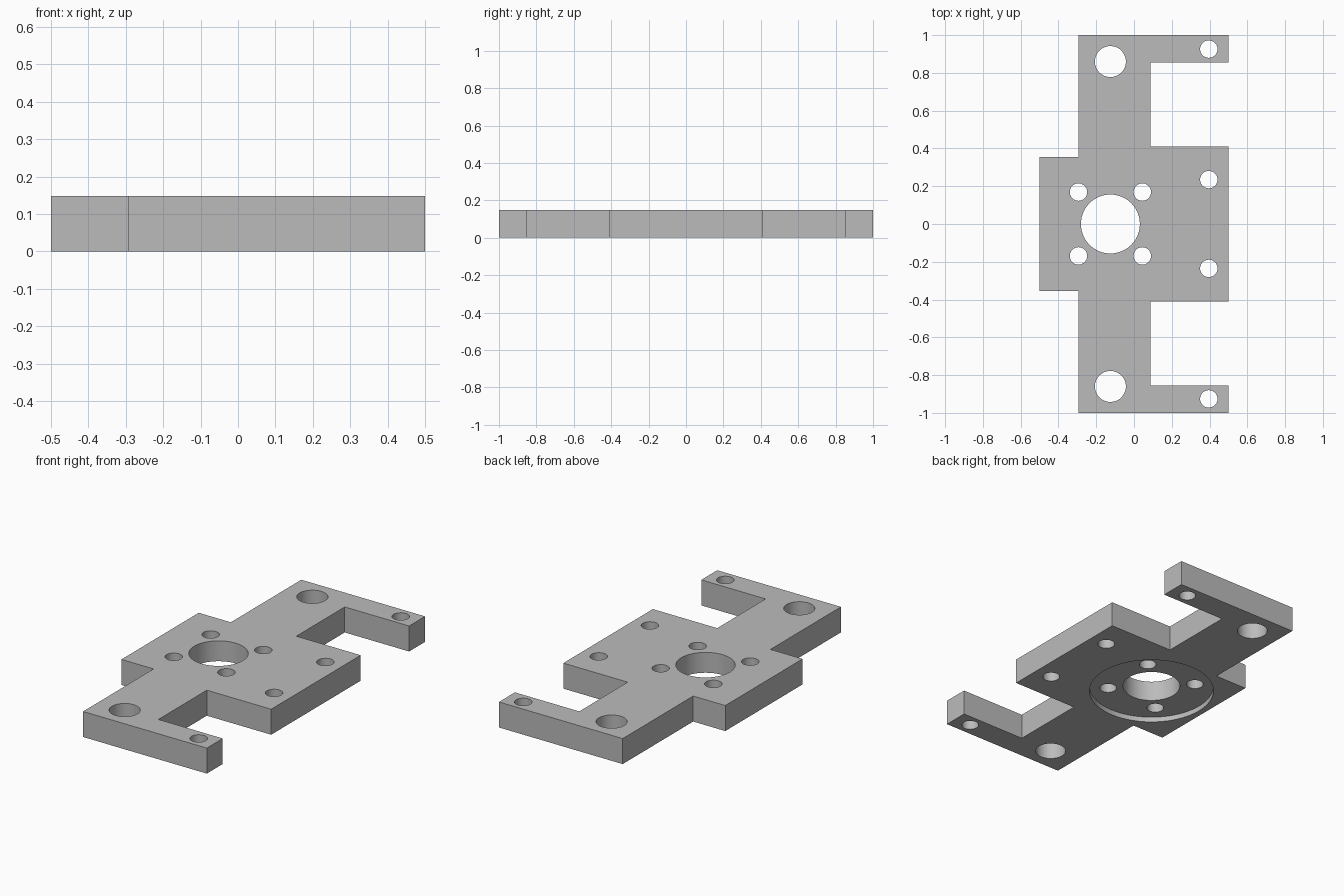
import bpy, bmesh, math
from mathutils import Matrix

if "Cube" in bpy.data.objects:
    bpy.data.objects.remove(bpy.data.objects["Cube"])

THICK = 0.148
RECESS_DEPTH = 0.03
BORE_X = -0.125
TAB_X = 0.396

grey = bpy.data.materials.new("plain grey")
grey.use_nodes = True
colour = (0.5, 0.5, 0.5, 1)
grey.diffuse_color = colour
grey.node_tree.nodes["Principled BSDF"].inputs["Base Color"].default_value = colour


def make_object(name, bm):
    bmesh.ops.recalc_face_normals(bm, faces=bm.faces)
    mesh = bpy.data.meshes.new(name)
    bm.to_mesh(mesh)
    bm.free()
    mesh.materials.append(grey)
    obj = bpy.data.objects.new(name, mesh)
    bpy.context.collection.objects.link(obj)
    return obj


def cylinders(name, discs, low, high):
    """One mesh of upright cylinders, each disc given as x, y, radius."""
    bm = bmesh.new()
    for x, y, radius in discs:
        bmesh.ops.create_cone(bm, cap_ends=True, segments=64, radius1=radius,
                              radius2=radius, depth=high - low,
                              matrix=Matrix.Translation((x, y, (low + high) / 2)))
    return make_object(name, bm)


# Plate outline: one half, mirrored front to back
half = [(-0.5, 0.354), (-0.294, 0.354), (-0.294, 1), (0.5, 1),
        (0.5, 0.854), (0.087, 0.854), (0.087, 0.41), (0.5, 0.41)]
outline = half + [(x, -y) for x, y in reversed(half)]
bm = bmesh.new()
face = bm.faces.new([bm.verts.new((x, y, 0)) for x, y in outline])
top = bmesh.ops.extrude_face_region(bm, geom=[face])["geom"]
bmesh.ops.translate(bm, vec=(0, 0, THICK),
                    verts=[v for v in top if isinstance(v, bmesh.types.BMVert)])
plate = make_object("mounting_plate", bm)

# Central bore, its four screw holes, arm holes and tab holes
holes = [(BORE_X, 0, 0.156)]
for side in (-1, 1):
    holes += [(BORE_X + dx, side * 0.169, 0.046) for dx in (-0.169, 0.169)]
    holes += [(BORE_X, side * 0.86, 0.082)]
    holes += [(TAB_X, side * y, 0.046) for y in (0.235, 0.926)]

# Round recess underneath, then the through holes
cutters = [cylinders("recess_cutter", [(BORE_X, 0, 0.34)], -0.1, RECESS_DEPTH),
           cylinders("hole_cutter", holes, -0.1, THICK + 0.1)]
for cutter in cutters:
    cutter.hide_render = True
    cut = plate.modifiers.new(cutter.name, "BOOLEAN")
    cut.operation = "DIFFERENCE"
    cut.solver = "EXACT"
    cut.object = cutter

# Keep the cut shape and drop the cutters
bpy.context.view_layer.update()
graph = bpy.context.evaluated_depsgraph_get()
cut_mesh = bpy.data.meshes.new_from_object(plate.evaluated_get(graph))
plate.modifiers.clear()
plate.data = cut_mesh
for cutter in cutters:
    bpy.data.objects.remove(cutter)

# Smooth hole walls, sharp plate edges
bpy.ops.object.select_all(action="DESELECT")
plate.select_set(True)
bpy.context.view_layer.objects.active = plate
bpy.ops.object.shade_smooth_by_angle(angle=math.radians(30))
